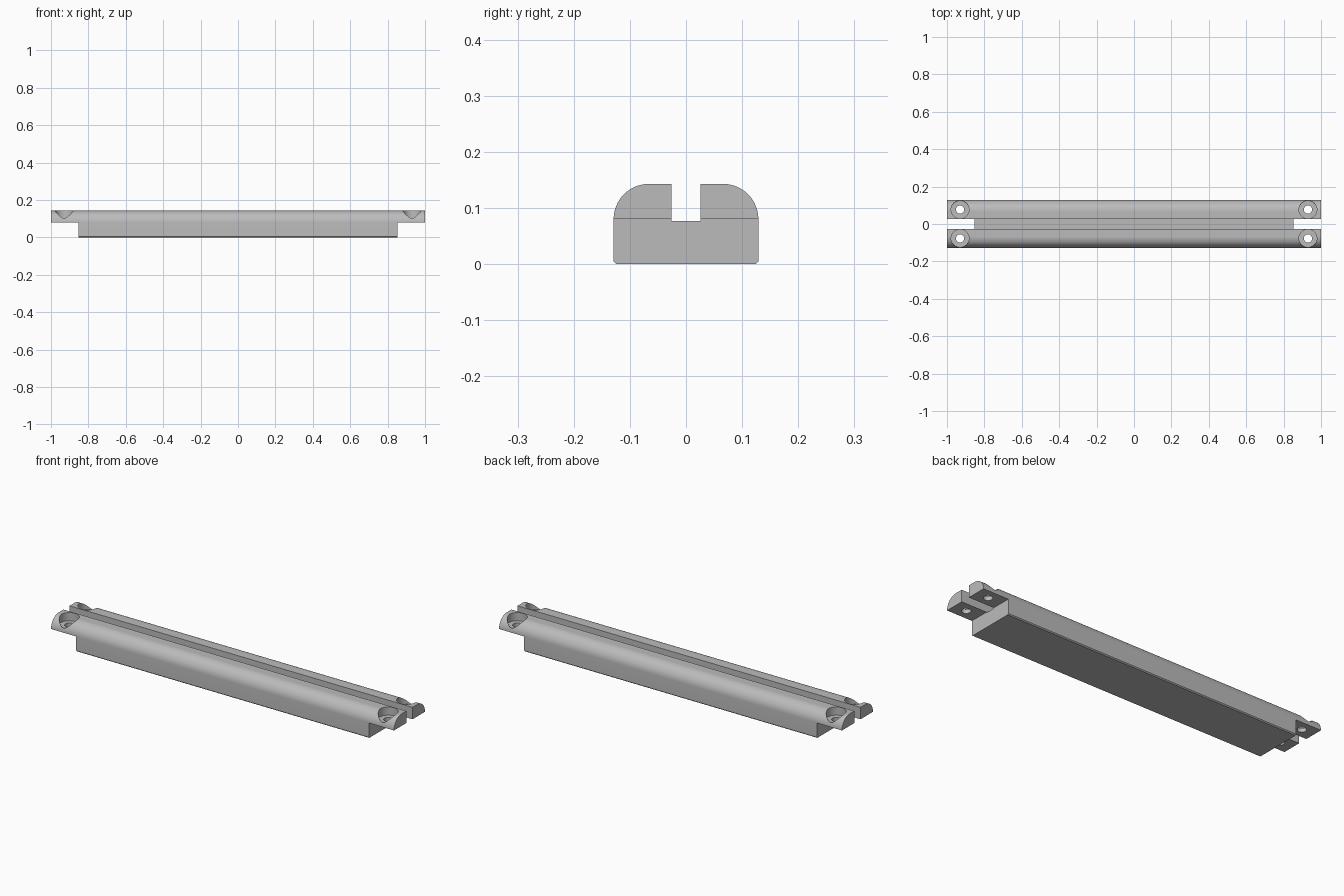
import bpy, bmesh, math

cube = bpy.data.objects.get("Cube")
if cube:
    bpy.data.objects.remove(cube, do_unlink=True)

HALF_W, TOP, EAR_Z, RAD, CHAMFER = 0.129, 0.143, 0.08, 0.063, 0.005
SLOT_HALF, SLOT_Z, BODY_X = 0.0255, 0.077, 0.853

grey = bpy.data.materials.new("plain grey")
grey.use_nodes = True
colour = (0.5, 0.5, 0.5, 1)
grey.diffuse_color = colour
grey.node_tree.nodes["Principled BSDF"].inputs["Base Color"].default_value = colour


def make_object(name, bm):
    bmesh.ops.recalc_face_normals(bm, faces=bm.faces)
    mesh = bpy.data.meshes.new(name)
    bm.to_mesh(mesh)
    bm.free()
    obj = bpy.data.objects.new(name, mesh)
    bpy.context.collection.objects.link(obj)
    obj.data.materials.append(grey)
    return obj


def box(name, x0, x1, y, z0, z1):
    bm = bmesh.new()
    bmesh.ops.create_cube(bm, size=1)
    for v in bm.verts:
        v.co = (x1 if v.co.x > 0 else x0, y if v.co.y > 0 else -y,
                z1 if v.co.z > 0 else z0)
    return make_object(name, bm)


def lathe(name, x, y, profile, steps=48):
    bm = bmesh.new()
    verts = [bm.verts.new((r, 0, z)) for r, z in profile]
    edges = [bm.edges.new(pair) for pair in zip(verts, verts[1:])]
    bmesh.ops.spin(bm, geom=verts + edges, cent=(0, 0, 0), axis=(0, 0, 1),
                   angle=math.tau, steps=steps)
    bmesh.ops.remove_doubles(bm, verts=bm.verts, dist=1e-5)
    bmesh.ops.translate(bm, verts=bm.verts, vec=(x, y, 0))
    return make_object(name, bm)


# Slotted rail: half outline, mirrored and extruded along its length
half = [(HALF_W - CHAMFER, 0), (HALF_W, CHAMFER)]
for i in range(17):
    a = math.pi / 2 * i / 16
    half.append((HALF_W - RAD + RAD * math.cos(a), EAR_Z + RAD * math.sin(a)))
half += [(SLOT_HALF, TOP), (SLOT_HALF, SLOT_Z)]
outline = half + [(-y, z) for y, z in reversed(half)]
bm = bmesh.new()
face = bm.faces.new([bm.verts.new((-1, y, z)) for y, z in outline])
ext = bmesh.ops.extrude_face_region(bm, geom=[face])
bmesh.ops.translate(bm, vec=(2, 0, 0),
                    verts=[g for g in ext["geom"] if isinstance(g, bmesh.types.BMVert)])
rail = make_object("slotted_rail", bm)

# Undercuts below the end lugs and counterbored screw holes
hole = [(0, -0.1), (0.022, -0.1), (0.022, 0.1), (0.048, 0.1), (0.048, 0.3), (0, 0.3)]
cutters = []
for sx in (-1, 1):
    x0, x1 = sorted((sx * BODY_X, sx * 1.2))
    cutters.append(box("lug_undercut", x0, x1, 0.3, -0.1, EAR_Z))
    for sy in (-1, 1):
        cutters.append(lathe("screw_hole", sx * 0.93, sy * 0.077, hole))

bpy.ops.object.select_all(action='DESELECT')
bpy.context.view_layer.objects.active = rail
rail.select_set(True)
for cutter in cutters:
    cutter.hide_render = True
    mod = rail.modifiers.new("cut", 'BOOLEAN')
    mod.operation, mod.solver, mod.object = 'DIFFERENCE', 'EXACT', cutter
    bpy.ops.object.modifier_apply(modifier=mod.name)
    bpy.data.objects.remove(cutter, do_unlink=True)

bpy.ops.object.shade_smooth_by_angle(angle=math.radians(30))
